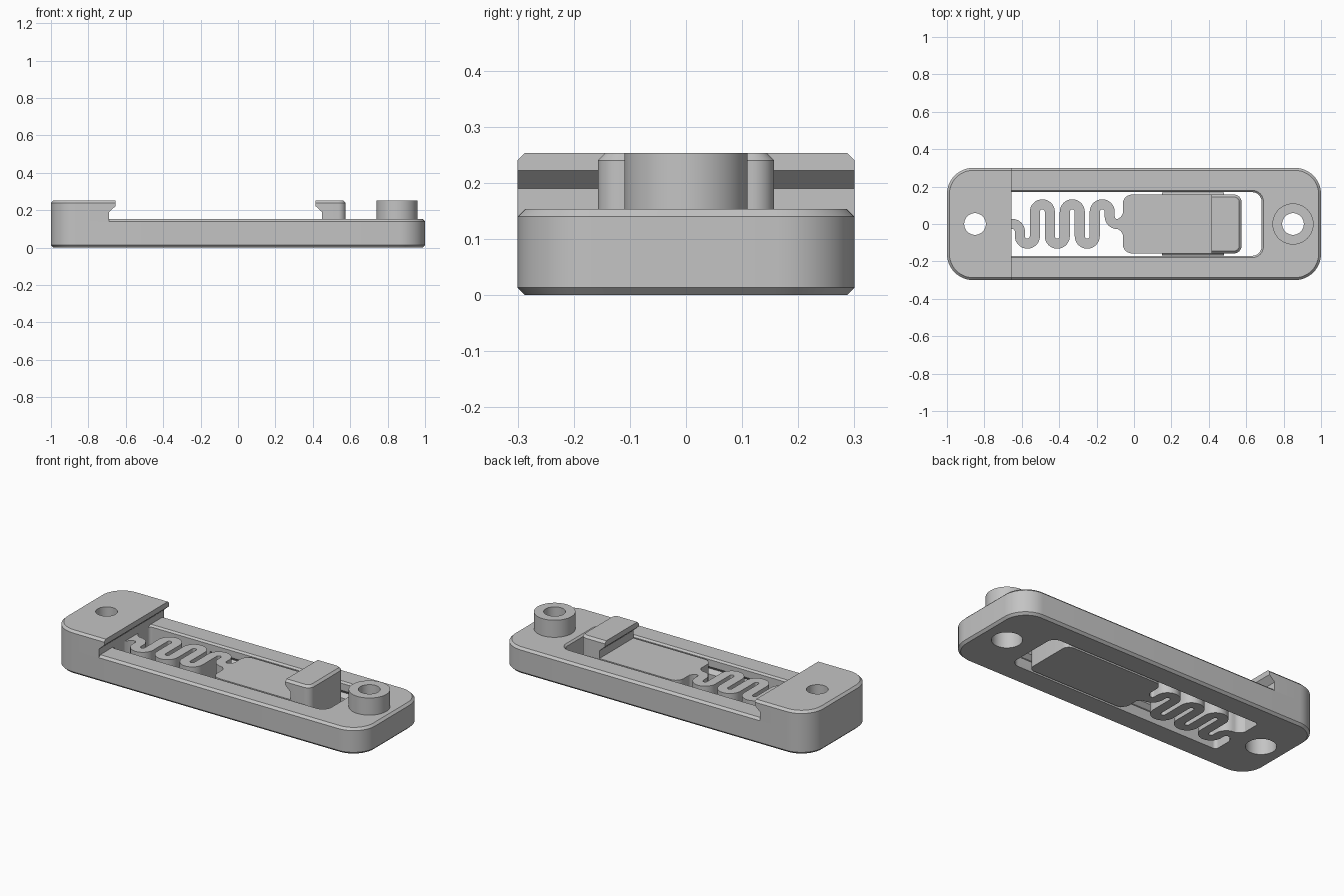
import bpy, bmesh, math
from mathutils import Vector

if "Cube" in bpy.data.objects:
    bpy.data.objects.remove(bpy.data.objects["Cube"])

grey = bpy.data.materials.new("plain grey")
grey.diffuse_color = (0.55, 0.55, 0.55, 1)
grey.use_nodes = True
grey.node_tree.nodes["Principled BSDF"].inputs["Base Color"].default_value = grey.diffuse_color
BASE, TOP, CH = 0.153, 0.253, 0.013   # rim height, full height, chamfer
PLATE = 0.145                         # slider height


def finish(name, bm):
    bmesh.ops.recalc_face_normals(bm, faces=bm.faces)
    me = bpy.data.meshes.new(name)
    bm.to_mesh(me)
    bm.free()
    ob = bpy.data.objects.new(name, me)
    bpy.context.collection.objects.link(ob)
    me.materials.append(grey)
    return ob


def loft(name, loops):
    """Skin closed loops of equal length and cap both ends."""
    bm = bmesh.new()
    rings = [[bm.verts.new(p) for p in loop] for loop in loops]
    n = len(rings[0])
    for a, b in zip(rings, rings[1:]):
        for i in range(n):
            j = (i + 1) % n
            bm.faces.new((a[i], a[j], b[j], b[i]))
    bm.faces.new(rings[0])
    bm.faces.new(rings[-1])
    return finish(name, bm)


def rounded(x0, x1, hy, radii, z, inset):
    """Rounded rectangle loop; radii = (right, left) corner radius."""
    pts = []
    for k, (sx, sy) in enumerate(((1, 1), (-1, 1), (-1, -1), (1, -1))):
        r0 = radii[0] if sx > 0 else radii[1]
        cx = x1 - r0 if sx > 0 else x0 + r0
        cy = sy * (hy - r0)
        r = r0 - inset
        for i in range(13):
            a = math.pi / 2 * (k + i / 12)
            pts.append((cx + r * math.cos(a), cy + r * math.sin(a), z))
    return pts


def block(name, x0, x1, hy, radii, levels):
    return loft(name, [rounded(x0, x1, hy, radii, z, d) for z, d in levels])


def tube(name, x, levels, n=48):
    """Turned solid from (z, radius) levels."""
    return loft(name, [[(x + r * math.cos(2 * math.pi * i / n),
                         r * math.sin(2 * math.pi * i / n), z) for i in range(n)]
                       for z, r in levels])


def prism_y(name, pts, hy=0.5):
    return loft(name, [[(x, y, z) for x, z in pts] for y in (-hy, hy)])


def diamond_bar(name, x0, x1, y, z, d):
    return loft(name, [[(x, y + d, z), (x, y, z + d), (x, y - d, z), (x, y, z - d)]
                       for x in (x0, x1)])


def cut(ob, *cutters):
    for c in cutters:
        m = ob.modifiers.new("cut", 'BOOLEAN')
        m.operation, m.solver, m.object = 'DIFFERENCE', 'EXACT', c
        c.hide_render = True
        c.hide_viewport = True


# Screw hole cutters, wider from below
holes = [tube("hole_cutter", x, [(-0.1, 0.08), (0.09, 0.08), (0.09, 0.058), (0.4, 0.058)])
         for x in (-0.85, 0.85)]

# Frame with central window and side grooves
frame = block("frame", -1, 1, 0.3, (0.14, 0.14),
              [(0, CH), (CH, 0), (BASE - CH, 0), (BASE, CH)])
window = block("window_cutter", -0.69, 0.682, 0.17, (0.05, 0.02),
               [(-0.1, 0), (BASE - 0.01, 0), (BASE, -0.01), (0.2, -0.01)])
grooves = [diamond_bar("groove_cutter", -0.3, 0.62, s * 0.17, 0.08, 0.022) for s in (1, -1)]
cut(frame, window, *holes, *grooves)

# Raised end block with an overhanging lip
end_block = block("end_block", -1, 1, 0.3, (0.14, 0.14),
                  [(BASE - CH, 0), (TOP - CH, 0), (TOP, CH)])
lip = prism_y("lip_cutter", [(-0.69, 0.1), (-0.69, 0.19), (-0.655, 0.222),
                             (-0.655, 0.3), (1.1, 0.3), (1.1, 0.1)])
cut(end_block, lip, holes[0])

# Round boss around the other hole
boss = tube("boss", 0.85, [(BASE - 0.01, 0.11), (TOP, 0.11)])
cut(boss, holes[1])

# Sliding plate with guide ridges
slider = block("slider_plate", -0.06, 0.575, 0.157, (0.04, 0.05), [(0, 0), (PLATE, 0)])
ridges = [diamond_bar("guide_ridge", 0.15, 0.48, s * 0.152, 0.08, 0.016) for s in (1, -1)]

# Hook on the slider
hook = block("hook", 0.2, 0.575, 0.157, (0.04, 0.04),
             [(PLATE, 0), (TOP - CH, 0), (TOP, CH)])
hook_lip = prism_y("hook_cutter", [(0.45, 0.1), (0.45, 0.19), (0.415, 0.222),
                                   (0.415, 0.3), (0.1, 0.3), (0.1, 0.1)])
cut(hook, hook_lip)

# Meandering spring: centreline of (x, y, tangent, half width)
W, R, Y = 0.027, 0.04, 0.065
path = [(-0.695 + 0.011 * i, 0, (1, 0), W + 0.043 * (1 - i / 4) ** 2) for i in range(4)]


def arc(cx, cy, a0, a1):
    s = 1 if a1 > a0 else -1
    n = 8 if abs(a1 - a0) < 100 else 16
    for i in range(n + 1):
        a = math.radians(a0 + (a1 - a0) * i / n)
        path.append((cx + R * math.cos(a), cy + R * math.sin(a),
                     (-s * math.sin(a), s * math.cos(a)), W))


arc(-0.65, -R, 90, 0)
for i in range(6):
    if i % 2 == 0:
        arc(-0.57 + 0.08 * i, -Y, 180, 360)
    else:
        arc(-0.57 + 0.08 * i, Y, 180, 0)
arc(-0.09, R, 180, 270)
path += [(-0.09 + 0.009 * i, 0, (1, 0), W + 0.04 * (i / 4) ** 2) for i in range(1, 5)]

bm = bmesh.new()
rows = []
for x, y, (tx, ty), w in path:
    rows.append([bm.verts.new((x - s * ty * w, y + s * tx * w, z))
                 for s, z in ((1, 0), (1, PLATE), (-1, PLATE), (-1, 0))])
for a, b in zip(rows, rows[1:]):
    for i in range(4):
        j = (i + 1) % 4
        bm.faces.new((a[i], a[j], b[j], b[i]))
bm.faces.new(rows[0])
bm.faces.new(rows[-1])
spring = finish("spring", bm)

# Apply the cuts, then smooth the round walls and keep the edges sharp
dg = bpy.context.evaluated_depsgraph_get()
dg.update()
for ob in (frame, end_block, boss, hook):
    me = bpy.data.meshes.new_from_object(ob.evaluated_get(dg))
    ob.modifiers.clear()
    ob.data = me
for c in (window, lip, hook_lip, *holes, *grooves):
    bpy.data.objects.remove(c)
for ob in (frame, end_block, boss, slider, hook, spring):
    bpy.ops.object.select_all(action='DESELECT')
    ob.select_set(True)
    bpy.context.view_layer.objects.active = ob
    bpy.ops.object.shade_smooth_by_angle(angle=math.radians(30))
